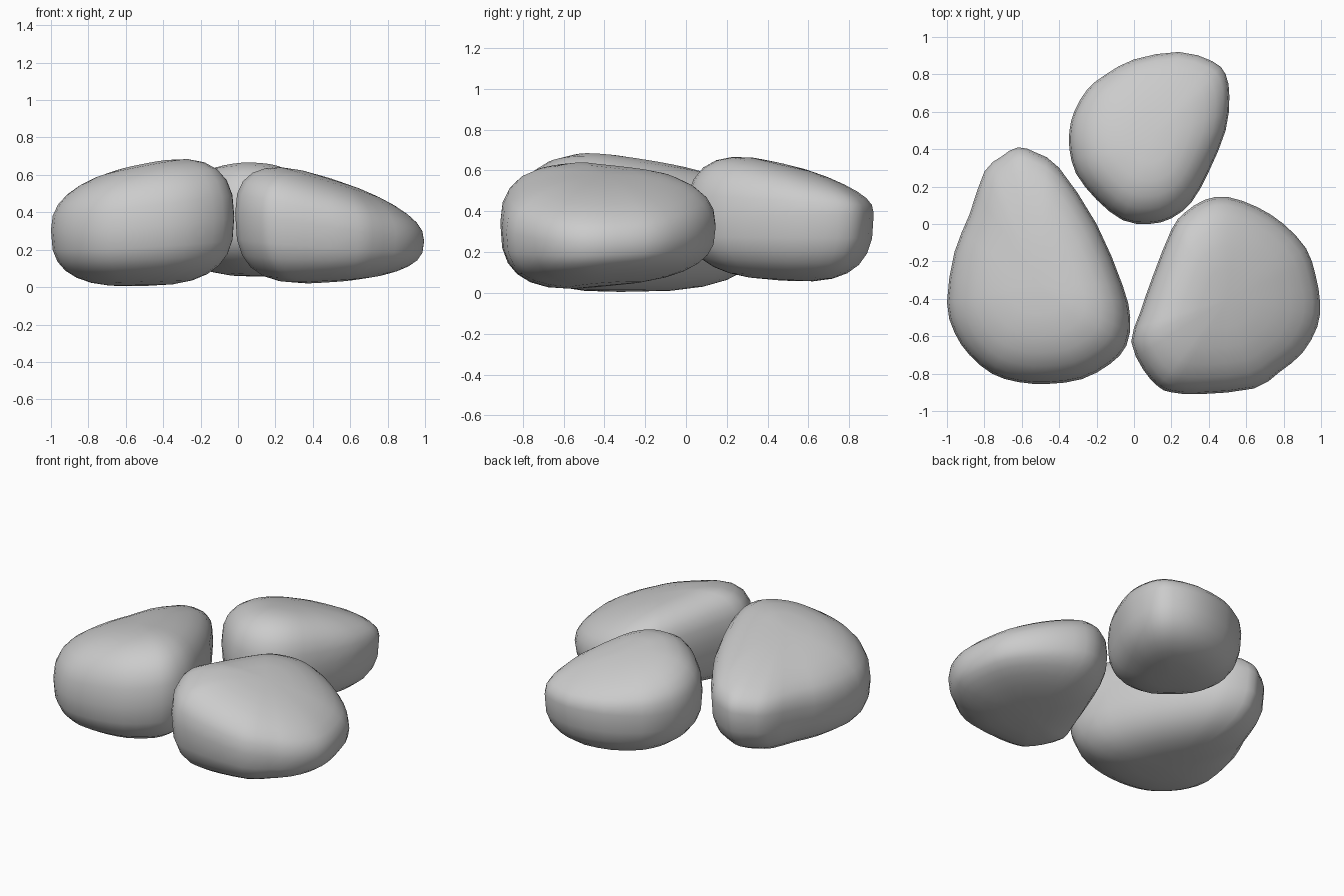
import bpy, bmesh, math
from mathutils import Vector

if "Cube" in bpy.data.objects:
    bpy.data.objects.remove(bpy.data.objects["Cube"])


def smooth_loop(pts, steps=2):
    # closed Catmull-Rom curve through the outline points
    p = [Vector(q) for q in pts]
    n, out = len(p), []
    for i in range(n):
        a, b, c, d = p[i - 1], p[i], p[(i + 1) % n], p[(i + 2) % n]
        for k in range(steps):
            t = k / steps
            out.append(0.5 * (2 * b + (c - a) * t + (2 * a - 5 * b + 4 * c - d) * t * t
                              + (3 * b - a - 3 * c + d) * t ** 3))
    return out


def stone(name, outline, centre, top, mid, bottom, n_top=2.5, n_bot=2.8, rings=7):
    # top, mid and bottom are tilted planes: (height at centre, x slope, y slope)
    loop, c = smooth_loop(outline), Vector(centre)
    bm = bmesh.new()

    def plane(p, d):
        return p[0] + p[1] * d.x + p[2] * d.y

    def ring(angle):
        n, cap = (n_top, top) if angle >= 0 else (n_bot, bottom)
        s = math.cos(angle) ** (2 / n)
        f = abs(math.sin(angle)) ** (2 / n)
        verts = []
        for q in loop:
            d = (q - c) * s
            z0 = plane(mid, d)
            verts.append(bm.verts.new((c.x + d.x, c.y + d.y, z0 + (plane(cap, d) - z0) * f)))
        return verts

    levels = [ring(math.pi / 2 * k / rings) for k in range(1 - rings, rings)]
    m = len(loop)
    for lo, hi in zip(levels, levels[1:]):
        for i in range(m):
            j = (i + 1) % m
            bm.faces.new((lo[i], lo[j], hi[j], hi[i]))
    # close both poles
    low = bm.verts.new((c.x, c.y, bottom[0]))
    high = bm.verts.new((c.x, c.y, top[0]))
    for i in range(m):
        j = (i + 1) % m
        bm.faces.new((levels[0][j], levels[0][i], low))
        bm.faces.new((levels[-1][i], levels[-1][j], high))
    bmesh.ops.recalc_face_normals(bm, faces=bm.faces)
    me = bpy.data.meshes.new(name)
    bm.to_mesh(me)
    bm.free()
    for poly in me.polygons:
        poly.use_smooth = True
    ob = bpy.data.objects.new(name, me)
    bpy.context.collection.objects.link(ob)
    return ob


# large pear-shaped stone on the left
stone("left_stone",
      [(-1, -.42), (-.96, -.58), (-.88, -.7), (-.76, -.8), (-.62, -.845), (-.46, -.855),
       (-.28, -.83), (-.13, -.75), (-.04, -.65), (-.02, -.5), (-.06, -.33), (-.2, 0),
       (-.4, .3), (-.52, .38), (-.62, .41), (-.71, .36), (-.8, .28), (-.88, .05), (-.96, -.15)],
      (-.52, -.32), (.65, .2, -.08), (.35, .08, .06), (.005, .02, 0))

# stone on the right, sloping down outwards
stone("right_stone",
      [(-.015, -.63), (.05, -.78), (.13, -.87), (.2, -.9), (.35, -.91), (.64, -.88),
       (.78, -.79), (.9, -.69), (.98, -.55), (.995, -.42), (.97, -.27), (.92, -.13), (.8, 0),
       (.66, .09), (.5, .145), (.38, .13), (.27, .06), (.2, -.03), (.1, -.28), (.03, -.48)],
      (.5, -.4), (.58, -.32, 0), (.32, -.15, 0), (.035, .06, .08))

# small stone at the back
stone("back_stone",
      [(-.345, .4), (-.31, .27), (-.2, .13), (-.06, .02), (.08, 0), (.2, .03), (.31, .12),
       (.4, .28), (.49, .5), (.51, .68), (.49, .8), (.42, .87), (.24, .92), (0, .88),
       (-.15, .8), (-.25, .72), (-.32, .6), (-.345, .5)],
      (.1, .47), (.635, -.03, -.23), (.38, 0, .02), (.06, 0, -.06))
